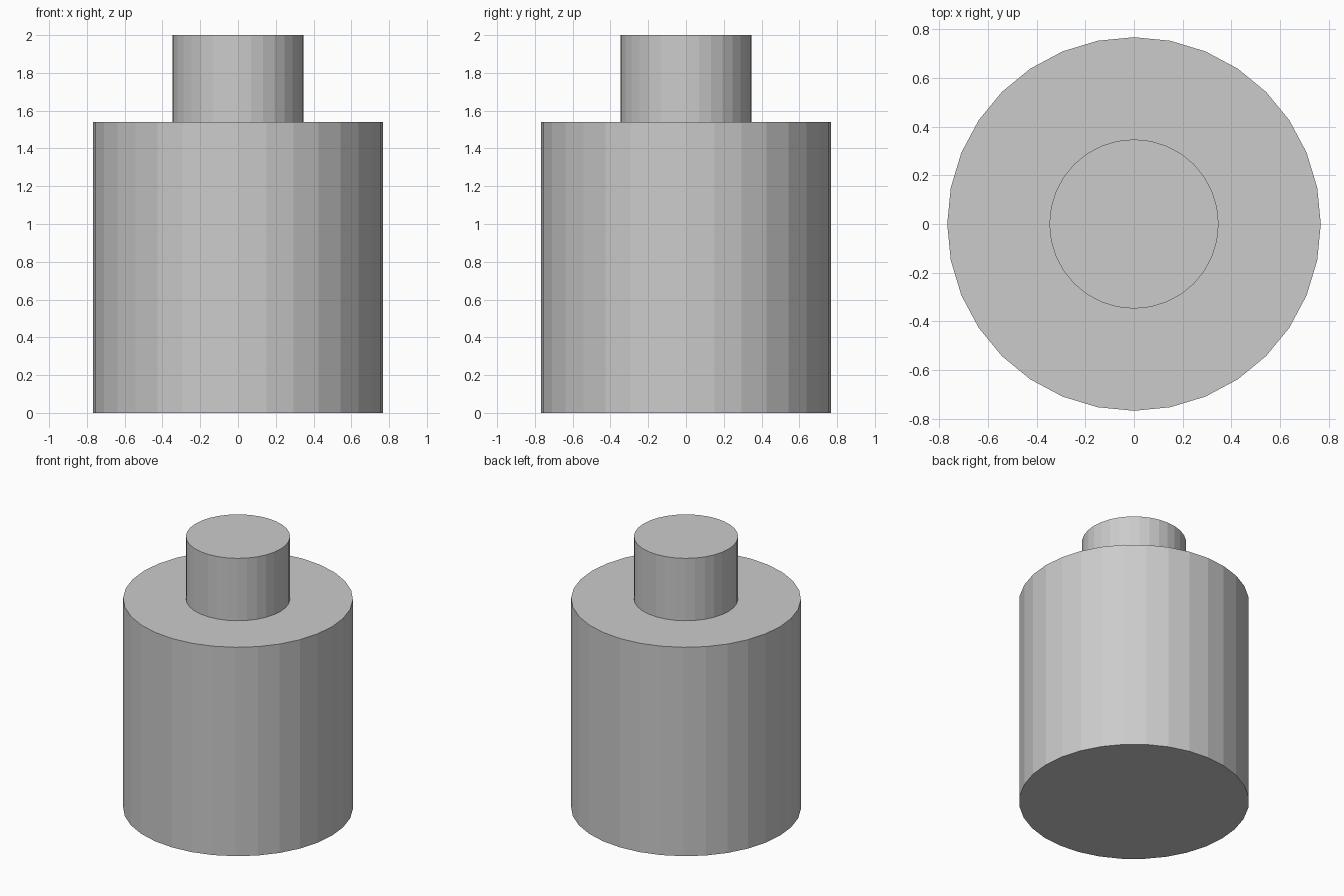
import bpy

if "Cube" in bpy.data.objects:
    bpy.data.objects.remove(bpy.data.objects["Cube"])


def cylinder(name, radius, z_bottom, z_top):
    """Flat-shaded 32-sided upright cylinder between two heights."""
    bpy.ops.mesh.primitive_cylinder_add(
        vertices=32, radius=radius, depth=z_top - z_bottom,
        location=(0, 0, (z_bottom + z_top) / 2))
    bpy.context.object.name = name


# Wide main body
cylinder("body", 0.768, 0.0, 1.54)
# Narrow neck standing on the body
cylinder("neck", 0.348, 1.54, 2.0)
